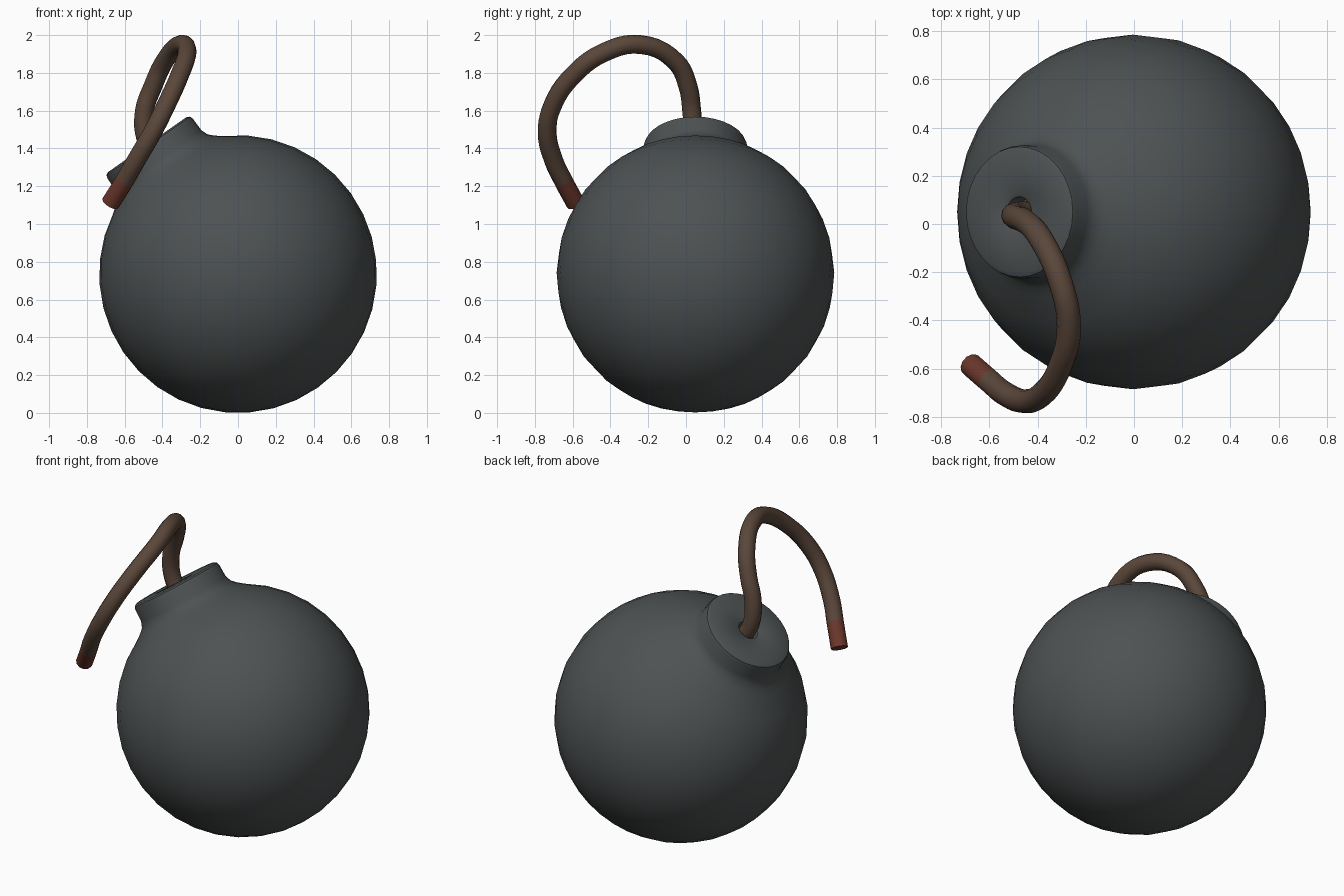
import bpy, bmesh, math
from mathutils import Matrix, Vector

if "Cube" in bpy.data.objects:
    bpy.data.objects.remove(bpy.data.objects["Cube"])

R = 0.735
CENTRE = Vector((0, 0.05, R))
TILT = math.radians(-35)


def material(name, rgb):
    m = bpy.data.materials.new(name)
    m.diffuse_color = (*rgb, 1)
    m.use_nodes = True
    m.node_tree.nodes["Principled BSDF"].inputs["Base Color"].default_value = m.diffuse_color
    return m


iron = material("dark iron grey", (0.075, 0.084, 0.086))
brown = material("fuse brown", (0.102, 0.062, 0.042))
red = material("burnt red", (0.150, 0.039, 0.025))


def smooth(obj, angle):
    bpy.ops.object.select_all(action='DESELECT')
    obj.select_set(True)
    bpy.context.view_layer.objects.active = obj
    bpy.ops.object.shade_smooth_by_angle(angle=math.radians(angle))


# body: sphere, filleted neck, rounded rim and fuse hole as one lathed profile
last = math.degrees(math.acos(-0.36 / R)) - 90  # unused range guard for the arc end
arc_end = math.pi - math.asin(0.355 / R)
profile = [(R * math.sin(a), -R * math.cos(a))
           for a in (arc_end * i / 15 for i in range(16))]
profile += [(0.318, 0.672), (0.292, 0.698), (0.278, 0.735),
            (0.276, 0.810), (0.270, 0.828), (0.254, 0.837),
            (0.072, 0.837), (0.062, 0.830), (0.060, 0.74), (0, 0.74)]

bm = bmesh.new()
verts = [bm.verts.new((r, 0, z)) for r, z in profile]
edges = [bm.edges.new(p) for p in zip(verts, verts[1:])]
bmesh.ops.spin(bm, geom=verts + edges, cent=(0, 0, 0), axis=(0, 0, 1),
               angle=math.tau, steps=32, use_duplicate=False)
bmesh.ops.remove_doubles(bm, verts=bm.verts, dist=0.0005)
bmesh.ops.recalc_face_normals(bm, faces=bm.faces)
bm.transform(Matrix.Translation(CENTRE) @ Matrix.Rotation(TILT, 4, 'Y'))
mesh = bpy.data.meshes.new("round_body")
bm.to_mesh(mesh)
bm.free()
body = bpy.data.objects.new("round_body", mesh)
bpy.context.collection.objects.link(body)
mesh.materials.append(iron)
smooth(body, 40)

# fuse: thick curved cord rising out of the neck and looping to the front
path = [(-0.44, 0.045, 1.36), (-0.49, 0.04, 1.46), (-0.495, 0.03, 1.60),
        (-0.45, 0.01, 1.73), (-0.39, -0.055, 1.86), (-0.305, -0.24, 1.95),
        (-0.27, -0.43, 1.91), (-0.31, -0.60, 1.785), (-0.38, -0.705, 1.63),
        (-0.45, -0.735, 1.49), (-0.54, -0.70, 1.335), (-0.60, -0.65, 1.23),
        (-0.675, -0.585, 1.11)]
curve = bpy.data.curves.new("fuse", 'CURVE')
curve.dimensions = '3D'
curve.bevel_depth = 0.05
curve.bevel_resolution = 4
curve.resolution_u = 5
curve.use_fill_caps = True
spline = curve.splines.new('BEZIER')
spline.bezier_points.add(len(path) - 1)
for point, co in zip(spline.bezier_points, path):
    point.co = co
    point.handle_left_type = point.handle_right_type = 'AUTO'
fuse = bpy.data.objects.new("fuse", curve)
bpy.context.collection.objects.link(fuse)
bpy.ops.object.select_all(action='DESELECT')
fuse.select_set(True)
bpy.context.view_layer.objects.active = fuse
bpy.ops.object.convert(target='MESH')
fuse = bpy.context.view_layer.objects.active

# burnt tip: everything past the last bend of the fuse
fuse.data.materials.clear()
fuse.data.materials.append(brown)
fuse.data.materials.append(red)
tip_start, tip_end = Vector(path[-2]), Vector(path[-1])
direction = (tip_end - tip_start).normalized()
for f in fuse.data.polygons:
    past = (f.center - tip_start).dot(direction) > 0
    f.material_index = int(past and f.center.z < 1.3 and f.center.y < -0.4)
smooth(fuse, 40)
